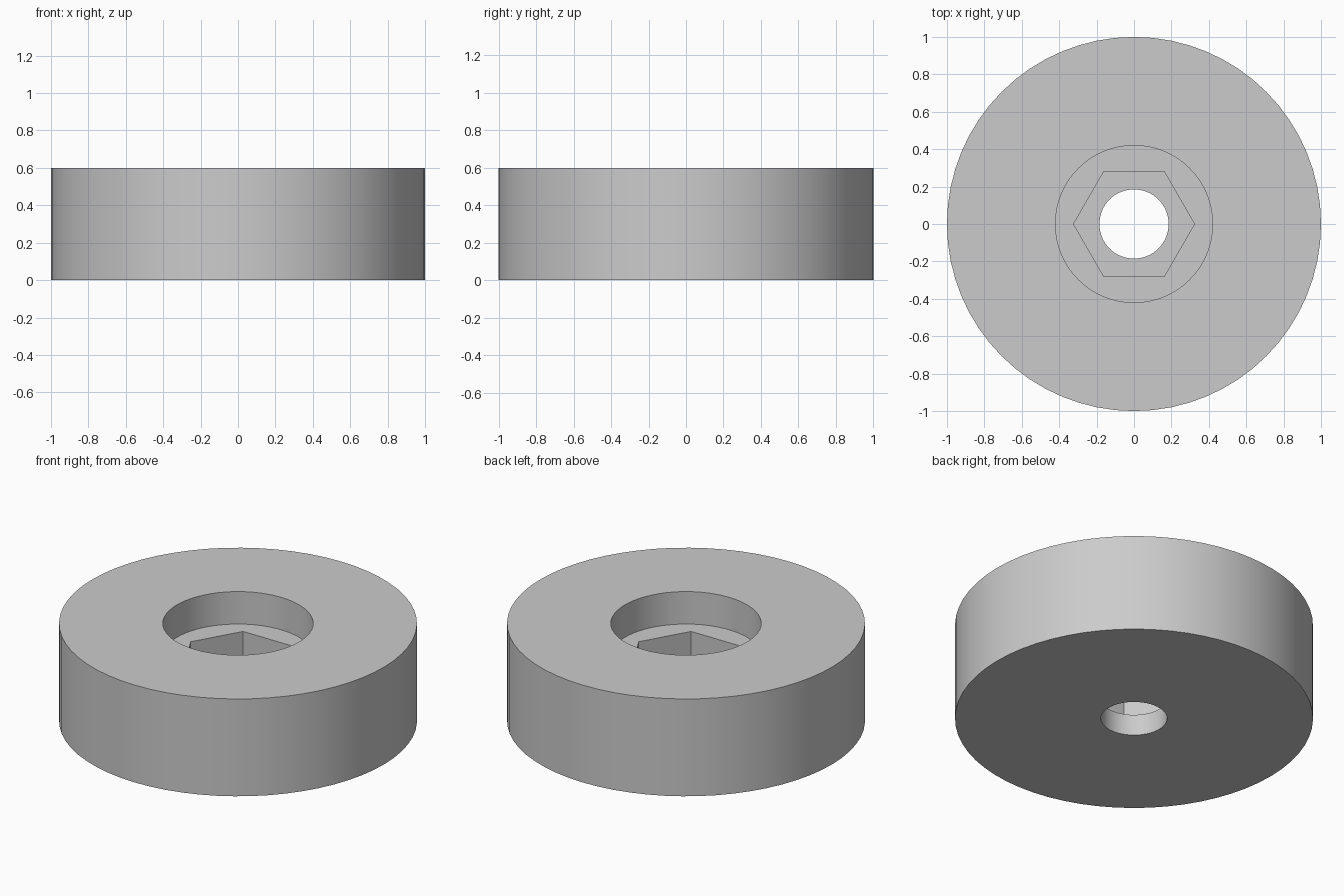
import bpy, bmesh, math

cube = bpy.data.objects.get("Cube")
if cube:
    bpy.data.objects.remove(cube, do_unlink=True)

# Dimensions
SIDES = 64
HEIGHT = 0.6
BORE_FLOOR = 0.4
POCKET_FLOOR = 0.13
OUTER, BORE, HOLE = 1.0, 0.42, 0.185
HEX = 0.28 / math.cos(math.pi / 6)

grey = bpy.data.materials.new("grey metal")
grey.use_nodes = True
colour = (0.6, 0.6, 0.6, 1)
grey.diffuse_color = colour
grey.node_tree.nodes["Principled BSDF"].inputs["Base Color"].default_value = colour

bm = bmesh.new()


def ring(radius, z, sides=SIDES):
    """Closed loop of edges at height z, with a corner on the x axis."""
    step = 2 * math.pi / sides
    verts = [bm.verts.new((radius * math.cos(i * step), radius * math.sin(i * step), z))
             for i in range(sides)]
    return [bm.edges.new((verts[i - 1], verts[i])) for i in range(sides)]


def wall(lower, upper):
    bmesh.ops.bridge_loops(bm, edges=lower + upper)


def flat(outer, inner):
    bmesh.ops.triangle_fill(bm, edges=outer + inner, use_beauty=True)


# Loops running from the outer base, over the top and down through the middle
base, top = ring(OUTER, 0), ring(OUTER, HEIGHT)
bore_top, bore_low = ring(BORE, HEIGHT), ring(BORE, BORE_FLOOR)
hex_top, hex_low = ring(HEX, BORE_FLOOR, 6), ring(HEX, POCKET_FLOOR, 6)
hole_top, hole_low = ring(HOLE, POCKET_FLOOR), ring(HOLE, 0)

# Upright walls: rim, counterbore, hexagonal pocket, through hole
wall(base, top)
wall(bore_low, bore_top)
wall(hex_low, hex_top)
wall(hole_low, hole_top)

# Flat faces: top, counterbore floor, pocket floor, underside
flat(top, bore_top)
flat(bore_low, hex_top)
flat(hex_low, hole_top)
flat(base, hole_low)

bmesh.ops.recalc_face_normals(bm, faces=bm.faces[:])
mesh = bpy.data.meshes.new("round_spacer")
bm.to_mesh(mesh)
bm.free()
mesh.materials.append(grey)

spacer = bpy.data.objects.new("round_spacer", mesh)
bpy.context.collection.objects.link(spacer)
bpy.ops.object.select_all(action="DESELECT")
spacer.select_set(True)
bpy.context.view_layer.objects.active = spacer
bpy.ops.object.shade_smooth_by_angle(angle=math.radians(30))
